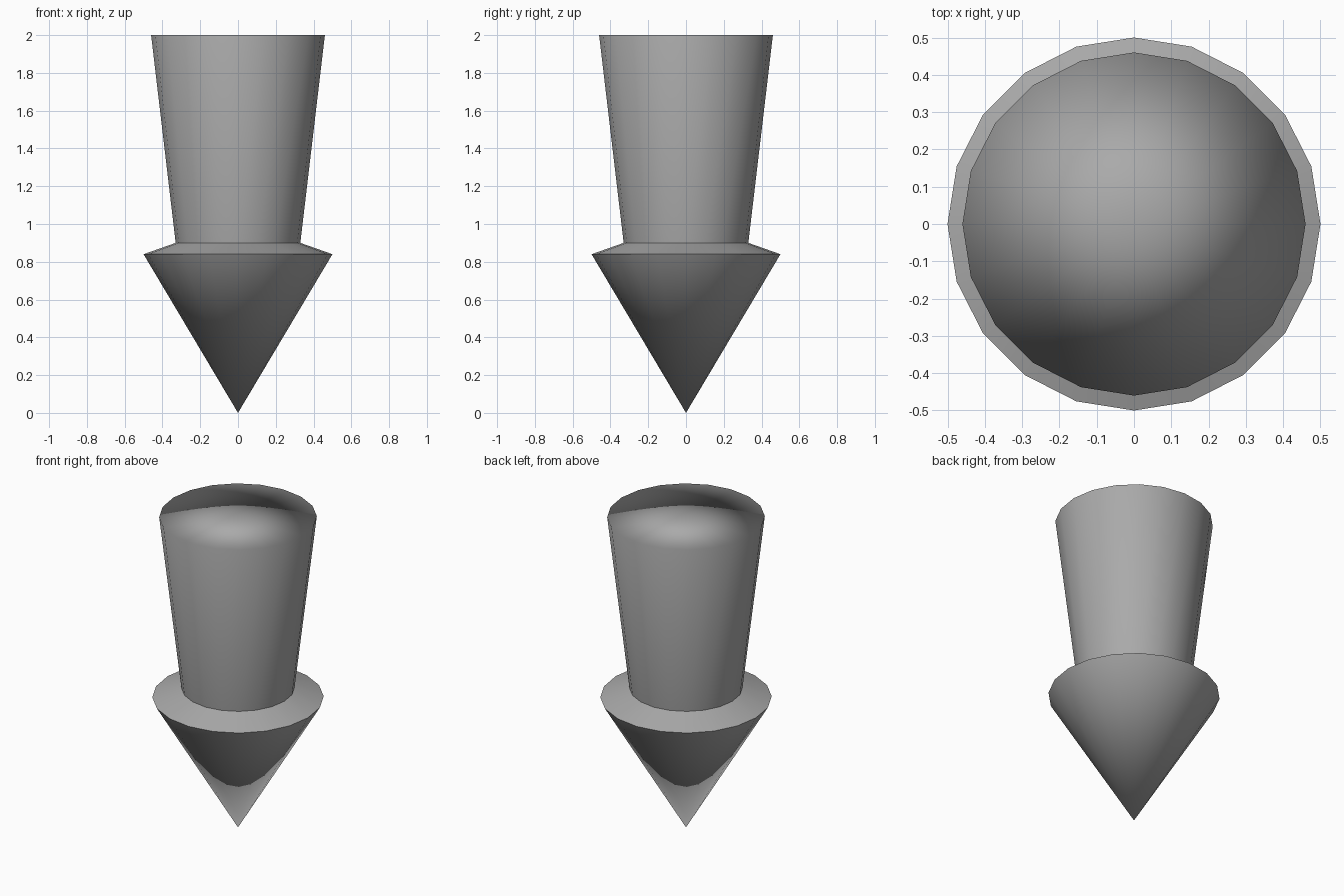
import bpy
import bmesh
from math import cos, sin, tau

SIDES = 20

cube = bpy.data.objects.get("Cube")
if cube:
    bpy.data.objects.remove(cube, do_unlink=True)

# Single grey material
GREY = (0.4, 0.4, 0.4, 1.0)
grey = bpy.data.materials.new("plain_grey")
grey.use_nodes = True
grey.diffuse_color = GREY
bsdf = next(n for n in grey.node_tree.nodes if n.type == 'BSDF_PRINCIPLED')
bsdf.inputs["Base Color"].default_value = GREY


def lathe(name, profile):
    """Turn a bottom-to-top (radius, height) profile into a smooth round part."""
    bm = bmesh.new()
    rings = []
    for r, z in profile:
        if r == 0:
            rings.append([bm.verts.new((0, 0, z))] * SIDES)
        else:
            rings.append([bm.verts.new((r * cos(tau * i / SIDES),
                                        r * sin(tau * i / SIDES), z))
                          for i in range(SIDES)])
    for low, high in zip(rings, rings[1:]):
        for i in range(SIDES):
            j = (i + 1) % SIDES
            corners = dict.fromkeys((low[i], low[j], high[j], high[i]))
            bm.faces.new(list(corners)).smooth = True
    mesh = bpy.data.meshes.new(name)
    bm.to_mesh(mesh)
    bm.free()
    mesh.materials.append(grey)
    obj = bpy.data.objects.new(name, mesh)
    bpy.context.collection.objects.link(obj)
    return obj


# Pointed tip, sloping collar above it, and flared shaft with a flat fan cap
lathe("arrow_tip", [(0, 0), (0.5, 0.84)])
lathe("arrow_collar", [(0.5, 0.84), (0.33, 0.9)])
shaft = lathe("arrow_shaft", [(0.33, 0.9), (0.46, 2), (0, 2)])

# Let the long shaft walls dominate the soft shading at the rim
weighted = shaft.modifiers.new("rim_shading", 'WEIGHTED_NORMAL')
weighted.mode = 'FACE_AREA'
